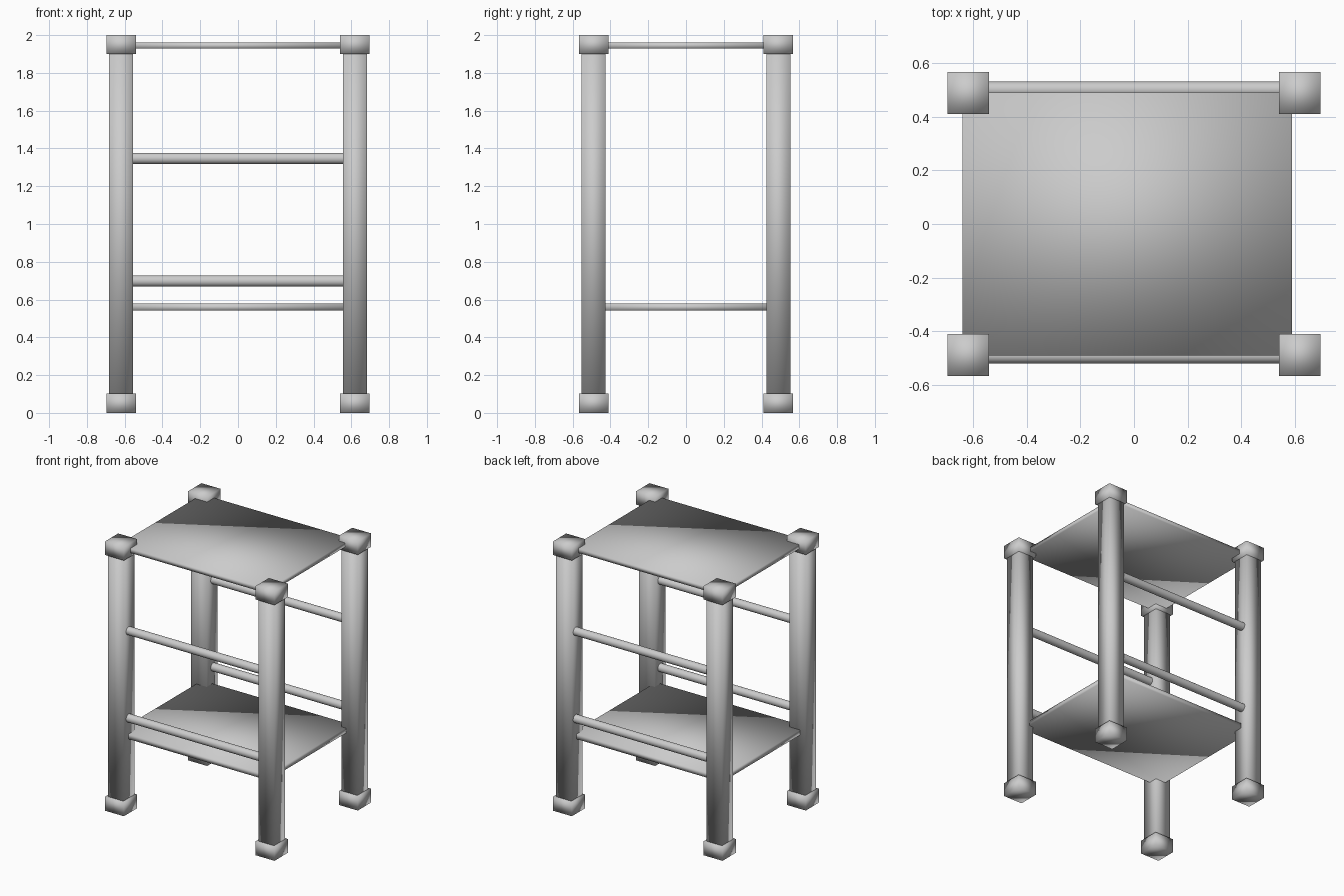
import bpy, math

cube = bpy.data.objects.get("Cube")
if cube:
    bpy.data.objects.remove(cube, do_unlink=True)

# One plain grey for the whole shelf unit
grey = bpy.data.materials.new("light_grey")
grey.use_nodes = True
colour = (0.6, 0.6, 0.6, 1)
grey.diffuse_color = colour
grey.node_tree.nodes["Principled BSDF"].inputs["Base Color"].default_value = colour


def box(name, lo, hi):
    """Smooth-shaded box between two opposite corners."""
    centre = [(a + b) / 2 for a, b in zip(lo, hi)]
    bpy.ops.mesh.primitive_cube_add(size=1, location=centre)
    ob = bpy.context.object
    ob.name = name
    ob.scale = [b - a for a, b in zip(lo, hi)]
    bpy.ops.object.transform_apply(location=False, rotation=False, scale=True)
    ob.data.materials.append(grey)
    bpy.ops.object.shade_smooth()
    return ob


def rail(name, y, z, radius=0.03, length=1.2):
    """Round bar running along x."""
    bpy.ops.mesh.primitive_cylinder_add(vertices=32, radius=radius, depth=length,
                                        location=(0, y, z),
                                        rotation=(0, math.pi / 2, 0))
    ob = bpy.context.object
    ob.name = name
    bpy.ops.object.transform_apply(location=False, rotation=True, scale=False)
    ob.data.materials.append(grey)
    bpy.ops.object.shade_smooth_by_angle(angle=math.radians(40))
    return ob


def square_column(name, x, y, half, z0, z1):
    return box(name, (x - half, y - half, z0), (x + half, y + half, z1))


# Four square posts, each with a block at the foot and at the top
PX, PY = 0.619, 0.489
for side, sx in (("left", 1), ("right", -1)):
    for end, sy in (("front", -1), ("back", 1)):
        tag = f"{end}_{side}"
        x, y = sx * PX, sy * PY
        square_column(f"post_{tag}", x, y, 0.064, 0.05, 1.95)
        square_column(f"foot_block_{tag}", x, y, 0.078, 0.0, 0.103)
        square_column(f"top_block_{tag}", x, y, 0.078, 1.9, 2.0)

# Two thin shelf panels, slightly off centre in x
for name, z0, z1 in (("lower_shelf", 0.541, 0.578), ("upper_shelf", 1.928, 1.961)):
    box(name, (-0.64, -0.492, z0), (0.59, 0.492, z1))

# Round guard rails along the front and the back
for end, y in (("front", -0.491), ("back", 0.502)):
    rail(f"{end}_lower_rail", y, 0.698)
    rail(f"{end}_upper_rail", y, 1.347)
